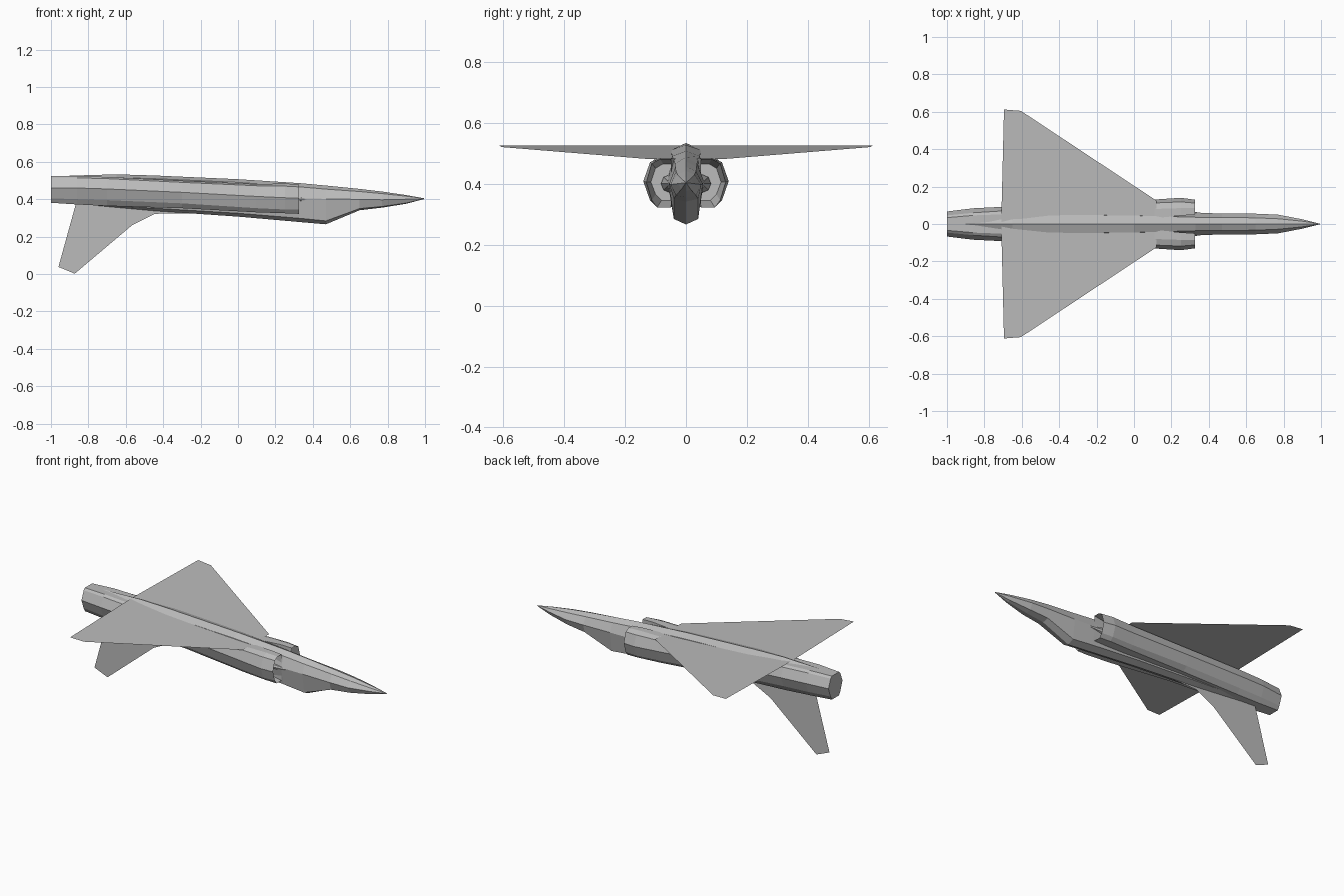
import bpy, bmesh, math
from mathutils import Matrix

cube = bpy.data.objects.get("Cube")
if cube:
    bpy.data.objects.remove(cube, do_unlink=True)

GREY = (0.5, 0.5, 0.5, 1)
grey = bpy.data.materials.new("airframe grey")
grey.use_nodes = True
grey.diffuse_color = GREY
grey.node_tree.nodes["Principled BSDF"].inputs["Base Color"].default_value = GREY


def finish(bm, name, solid=True):
    if solid:
        bmesh.ops.recalc_face_normals(bm, faces=bm.faces)
    mesh = bpy.data.meshes.new(name)
    bm.to_mesh(mesh)
    bm.free()
    mesh.materials.append(grey)
    obj = bpy.data.objects.new(name, mesh)
    bpy.context.collection.objects.link(obj)
    return obj


def loft(name, sections):
    """Skin a list of (x, [(y, z), ...]) sections and cap both ends."""
    bm = bmesh.new()
    rings = [[bm.verts.new((x, y, z)) for y, z in pts] for x, pts in sections]
    n = len(rings[0])
    for a, b in zip(rings, rings[1:]):
        for i in range(n):
            j = (i + 1) % n
            bm.faces.new((a[i], a[j], b[j], b[i]))
    bm.faces.new(rings[0])
    bm.faces.new(rings[-1])
    return finish(bm, name)


def sheet(name, pts):
    bm = bmesh.new()
    bm.faces.new([bm.verts.new(p) for p in pts])
    return finish(bm, name, solid=False)


# Fuselage: x, top z, shoulder y z, side y z, lower y z, bottom z
stations = [
    (0.995, .405, .001, .404, .001, .403, .001, .402, .401),
    (0.90, .422, .015, .416, .025, .400, .016, .380, .376),
    (0.77, .441, .028, .430, .050, .397, .033, .361, .355),
    (0.65, .455, .033, .441, .055, .399, .040, .350, .341),
    (0.47, .473, .035, .454, .056, .402, .040, .284, .266),
    (0.33, .486, .036, .466, .060, .405, .040, .298, .278),
    (0.00, .507, .045, .490, .060, .412, .038, .325, .307),
    (-.45, .527, .050, .510, .060, .430, .034, .352, .338),
    (-.65, .533, .040, .516, .055, .445, .030, .365, .356),
    (-.90, .526, .020, .512, .040, .455, .020, .385, .380),
]
hull = []
for x, top, y1, z1, y2, z2, y3, z3, bot in stations:
    half = [(y1, z1), (y2, z2), (y3, z3)]
    hull.append((x, [(0, top)] + half + [(0, bot)] + [(-y, z) for y, z in reversed(half)]))
loft("fuselage", hull)

# Engine ducts: x, inner y, upper y z, shoulder y z, outer y z, lower y z, keel y z
ducts = [
    (0.20, .045, .075, .465, .100, .450, .115, .405, .100, .365, .080, .345),
    (0.325, .05, .085, .480, .112, .466, .130, .405, .112, .345, .095, .322),
    (0.25, .045, .085, .484, .118, .470, .140, .408, .118, .345, .098, .325),
    (0.10, .03, .080, .481, .112, .472, .130, .415, .110, .352, .090, .330),
    (-.30, .00, .070, .499, .092, .490, .110, .437, .090, .378, .064, .352),
    (-.70, .00, .052, .519, .070, .510, .092, .455, .068, .395, .048, .364),
    (-.86, .00, .046, .525, .060, .514, .084, .460, .060, .400, .040, .372),
    (-1.0, .00, .034, .523, .046, .512, .067, .459, .048, .405, .034, .381),
]
for side, name in ((1, "far_engine_duct"), (-1, "near_engine_duct")):
    loft(name, [(d[0], [(side * y, z) for y, z in
                 [(d[1], d[3])] + list(zip(d[2::2], d[3::2])) + [(d[1], d[-1])]])
                for d in ducts])

# Shock cones in the intakes
for side, name in ((1, "far_intake_cone"), (-1, "near_intake_cone")):
    bm = bmesh.new()
    spin = Matrix.Translation((.31, side * .052, .40)) @ Matrix.Rotation(math.pi / 2, 4, 'Y')
    bmesh.ops.create_cone(bm, cap_ends=True, segments=8, radius1=.03, radius2=0,
                          depth=.20, matrix=spin)
    finish(bm, name)

# Delta wings: thin sheets sloping down towards the nose
def wing_point(x, y):
    return (x, y, .525 - .054 * (x + .7))

for side, name in ((1, "far_wing"), (-1, "near_wing")):
    outline = [(-.71, 0), (.12, 0), (.12, .125), (-.605, .605), (-.695, .612)]
    pts = [wing_point(x, side * y) for x, y in outline]
    sheet(name, pts if side > 0 else pts[::-1])

# Downward tail fin with a leading-edge fillet
sheet("tail_fin", [(-.96, 0, .038), (-.873, 0, .002), (-.565, 0, .262),
                   (-.445, 0, .322), (-.25, 0, .325), (-.25, 0, .40), (-.86, 0, .40)])
